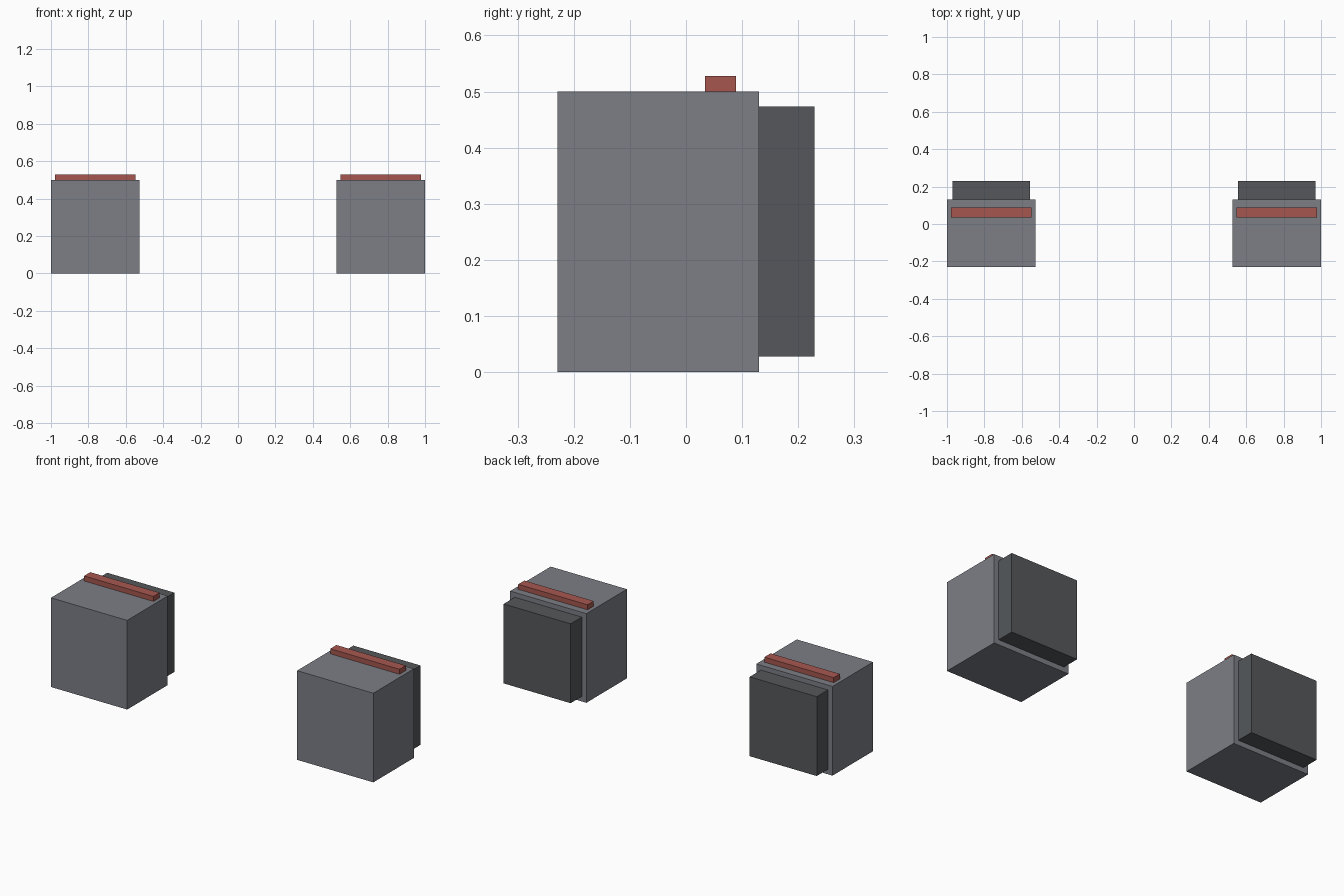
import bpy

if "Cube" in bpy.data.objects:
    bpy.data.objects.remove(bpy.data.objects["Cube"])


def material(name, rgb):
    m = bpy.data.materials.new(name)
    m.diffuse_color = (*rgb, 1)
    m.use_nodes = True
    m.node_tree.nodes["Principled BSDF"].inputs["Base Color"].default_value = m.diffuse_color
    return m


def box(name, x, y, z, mat):
    """Box from (min, max) pairs along each axis."""
    size = [b - a for a, b in (x, y, z)]
    bpy.ops.mesh.primitive_cube_add(size=1, location=[(a + b) / 2 for a, b in (x, y, z)])
    ob = bpy.context.object
    ob.name = name
    ob.scale = size
    bpy.ops.object.transform_apply(location=False, rotation=False, scale=True)
    ob.data.materials.append(mat)


body_grey = material("body_grey", (0.20, 0.21, 0.235))
dark_grey = material("dark_grey", (0.09, 0.097, 0.103))
red = material("strip_red", (0.38, 0.095, 0.078))

CENTER = 0.7635  # distance of each case from the middle
for side, s in (("left", -1), ("right", 1)):
    def span(half):
        return (s * CENTER - half, s * CENTER + half)

    # main case
    box(side + "_case", span(0.2365), (-0.229, 0.13), (0, 0.5), body_grey)
    # inset panel on the back
    box(side + "_back_panel", span(0.208), (0.13, 0.229), (0.028, 0.473), dark_grey)
    # red strip on top
    box(side + "_top_strip", span(0.215), (0.034, 0.089), (0.5, 0.528), red)
